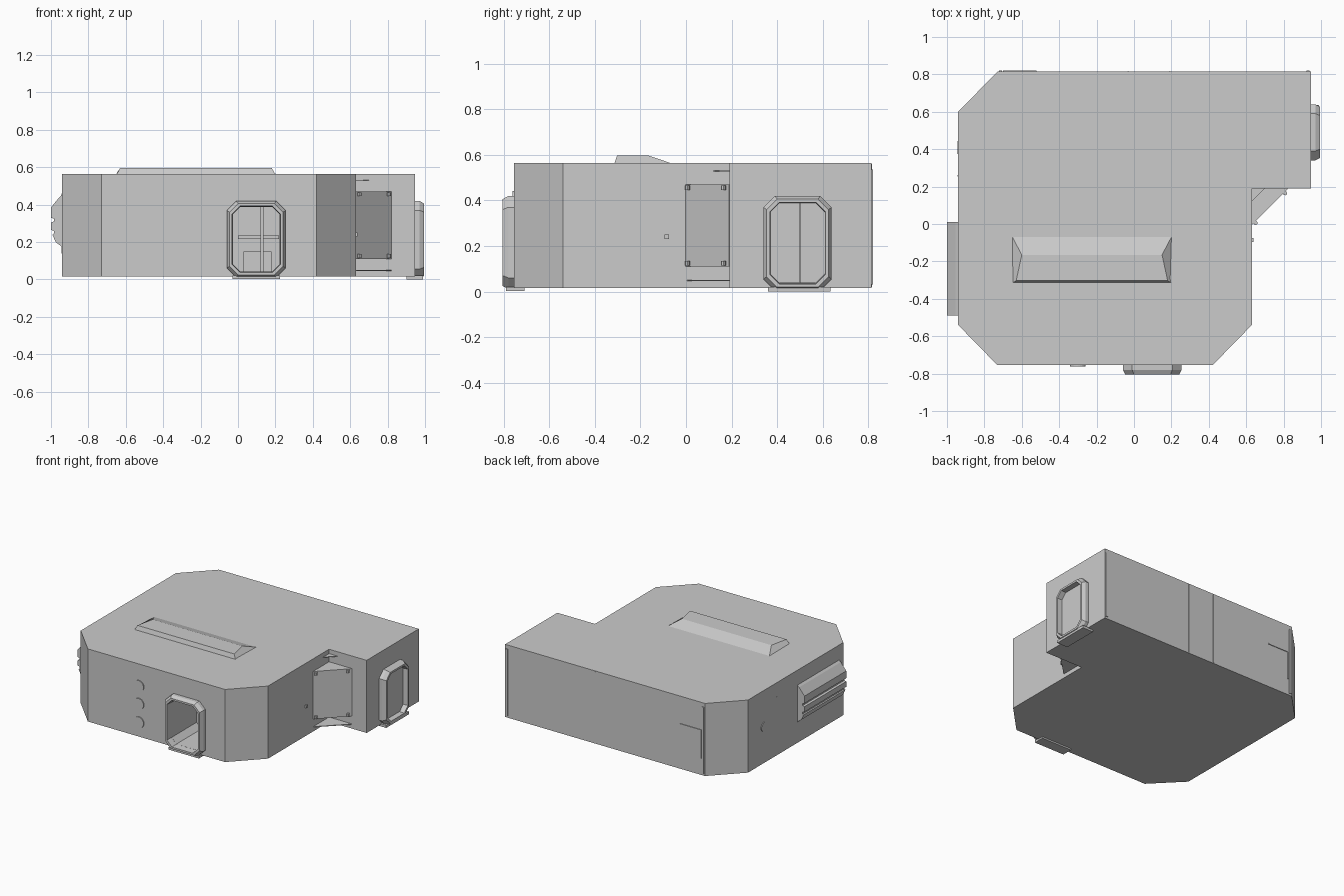
import bpy, bmesh, math
from mathutils import Vector

if "Cube" in bpy.data.objects:
    bpy.data.objects.remove(bpy.data.objects["Cube"])


def make(name, verts, faces):
    bm = bmesh.new()
    vs = [bm.verts.new(v) for v in verts]
    for f in faces:
        bm.faces.new([vs[i] for i in f])
    bmesh.ops.recalc_face_normals(bm, faces=bm.faces[:])
    me = bpy.data.meshes.new(name)
    bm.to_mesh(me)
    bm.free()
    ob = bpy.data.objects.new(name, me)
    bpy.context.collection.objects.link(ob)
    return ob


def loft(name, rings, caps=True, closed=False):
    """Skin a list of equal-length rings."""
    n, m = len(rings[0]), len(rings)
    faces = []
    for r in range(m if closed else m - 1):
        s = (r + 1) % m
        for i in range(n):
            j = (i + 1) % n
            faces.append((r * n + i, r * n + j, s * n + j, s * n + i))
    if caps and not closed:
        faces += [tuple(range(n)), tuple(range((m - 1) * n, m * n))]
    return make(name, [p for ring in rings for p in ring], faces)


def prism(name, outline, z0, z1):
    return loft(name, [[(x, y, z) for x, y in outline] for z in (z0, z1)])


def box(name, x0, x1, y0, y1, z0, z1):
    return prism(name, [(x0, y0), (x1, y0), (x1, y1), (x0, y1)], z0, z1)


def octagon(u0, u1, w0, w1, c):
    return [(u0 + c, w0), (u1 - c, w0), (u1, w0 + c), (u1, w1 - c),
            (u1 - c, w1), (u0 + c, w1), (u0, w1 - c), (u0, w0 + c)]


# wall mappings: u along the wall, d outwards, w up
def front(u, d, w):
    return (u, -0.755 - d, w)


def right(u, d, w):
    return (0.945 + d, u, w)


def left(u, d, w):
    return (-0.94 - d, u, w)


def disc(name, wall, u, w, r, d0, d1, n=24):
    ring = [(u + r * math.cos(2 * math.pi * i / n), w + r * math.sin(2 * math.pi * i / n))
            for i in range(n)]
    return loft(name, [[wall(a, d, b) for a, b in ring] for d in (d0, d1)])


def door_frame(name, wall, u0, u1, w0, w1):
    spec = [(0, -0.01, 0.05), (0, 0.025, 0.05), (0.014, 0.05, 0.046),
            (0.028, 0.05, 0.042), (0.032, -0.01, 0.04)]
    rings = [[wall(u, d, w) for u, w in octagon(u0 + i, u1 - i, w0 + i, w1 - i, c)]
             for i, d, c in spec]
    return loft(name, rings, closed=True)


# main hull with chamfered corners and a square notch at one side
hull = prism("main_hull", [(-0.73, -0.755), (0.42, -0.755), (0.63, -0.54), (0.63, 0.19),
                           (0.945, 0.19), (0.945, 0.815), (-0.73, 0.815), (-0.94, 0.6),
                           (-0.94, -0.54)], 0.015, 0.565)

# doorway recess cut in the front wall
cutter = loft("doorway_cutter", [[front(u, d, w) for u, w in
              octagon(-0.028, 0.223, 0.042, 0.388, 0.04)] for d in (0.1, -0.3)])
cutter.hide_render = True
mod = hull.modifiers.new("doorway", "BOOLEAN")
mod.object = cutter
mod.solver = "EXACT"
bpy.context.view_layer.objects.active = hull
bpy.ops.object.modifier_apply(modifier="doorway")
bpy.data.objects.remove(cutter)

# fittings inside the doorway
box("inner_post", 0.12, 0.135, -0.55, -0.53, 0.042, 0.388)
box("inner_shelf", 0.0, 0.22, -0.5, -0.455, 0.215, 0.235)
box("inner_locker", 0.03, 0.18, -0.52, -0.455, 0.042, 0.15)

# door frames, sills and the closed double door
door_frame("front_door_frame", front, -0.06, 0.255, 0.01, 0.42)
door_frame("side_door_frame", right, 0.34, 0.64, 0.005, 0.42)
box("front_door_sill", -0.03, 0.225, -0.79, -0.71, 0.003, 0.02)
box("side_door_sill", 0.9, 0.99, 0.36, 0.635, 0.0, 0.02)
for k, (a, b) in enumerate(((0.372, 0.4985), (0.5015, 0.61))):
    box("side_door_leaf_%d" % k, 0.94, 0.957, a, b, 0.037, 0.388)

# raised roof vent
loft("roof_vent", [
    [(-0.65, -0.315, 0.56), (0.2, -0.315, 0.56), (0.2, -0.07, 0.565), (-0.65, -0.07, 0.565)],
    [(-0.63, -0.303, 0.597), (0.18, -0.303, 0.597), (0.15, -0.165, 0.597), (-0.6, -0.165, 0.597)]])

# louvred housing on the left wall
profile = [(-0.93, 0.46), (-0.955, 0.44), (-1.0, 0.385), (-1.0, 0.33), (-0.985, 0.325),
           (-0.985, 0.31), (-1.0, 0.305), (-1.0, 0.265), (-0.985, 0.26), (-0.985, 0.245),
           (-0.992, 0.24), (-0.975, 0.2), (-0.93, 0.165)]
loft("side_louvre", [[(x, y, z) for x, z in profile] for y in (-0.49, 0.01)])
box("left_wall_seam", -0.943, -0.93, 0.255, 0.262, 0.14, 0.46)
disc("left_wall_port", left, 0.41, 0.29, 0.035, -0.01, 0.005)

# three round ports beside the front door
for k, z in enumerate((0.4, 0.265, 0.125)):
    disc("front_port_%d" % k, front, -0.3, z, 0.042, -0.01, 0.007)

# diagonal panel across the notch, with thin plates above and below
prism("corner_panel", [(0.625, -0.002), (0.632, -0.002), (0.822, 0.188), (0.822, 0.195),
                       (0.625, 0.195)], 0.11, 0.47)
prism("corner_floor_plate", [(0.625, 0.005), (0.635, 0.005), (0.82, 0.185), (0.82, 0.195),
                             (0.625, 0.195)], 0.046, 0.051)
prism("corner_top_plate", [(0.625, 0.12), (0.63, 0.12), (0.7, 0.19), (0.7, 0.195),
                           (0.625, 0.195)], 0.528, 0.532)
for k, z in enumerate((0.125, 0.455)):
    for m, t in enumerate((0.012, 0.17)):
        c = Vector((0.638 + t, t - 0.006))
        prism("panel_bolt_%d_%d" % (k, m),
              [(c.x + 0.011 * math.cos(a * math.pi / 4), c.y + 0.011 * math.sin(a * math.pi / 4))
               for a in range(8)], z - 0.01, z + 0.01)

# small wall knob ahead of the corner panel
box("wall_knob", 0.62, 0.64, -0.095, -0.075, 0.23, 0.25)

# rear corner strips, rear seams and rails
for k, x in enumerate((-0.715, 0.93)):
    box("rear_corner_strip_%d" % k, x - 0.008, x + 0.008, 0.81, 0.821, 0.03, 0.535)
for k, x in enumerate((-0.03, 0.19)):
    box("rear_seam_%d" % k, x - 0.004, x + 0.004, 0.81, 0.8175, 0.02, 0.56)
box("rear_pipe_rail", -0.7, -0.52, 0.81, 0.82, 0.35, 0.358)
box("rear_pipe_drop", -0.7, -0.692, 0.81, 0.82, 0.14, 0.35)
